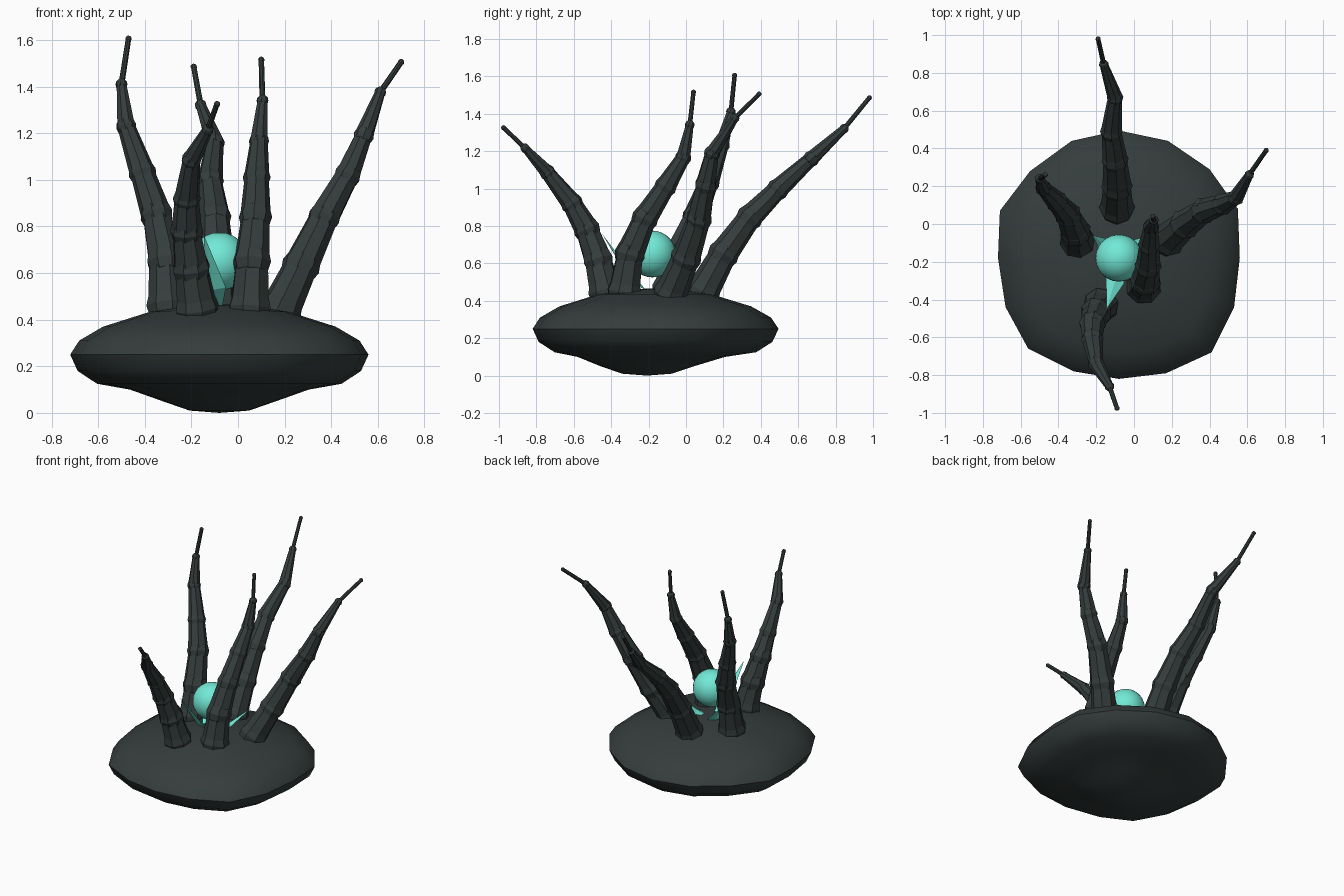
import bpy, bmesh
from mathutils import Vector, Matrix
from math import radians

if "Cube" in bpy.data.objects:
    bpy.data.objects.remove(bpy.data.objects["Cube"])


def material(name, rgb):
    m = bpy.data.materials.new(name)
    m.diffuse_color = (*rgb, 1)
    m.use_nodes = True
    m.node_tree.nodes["Principled BSDF"].inputs["Base Color"].default_value = m.diffuse_color
    return m


DARK = material("dark_stone", (0.035, 0.046, 0.045))
TEAL = material("teal_glow", (0.17, 0.82, 0.68))


def finish(bm, name, mat, smooth=None):
    bmesh.ops.recalc_face_normals(bm, faces=bm.faces)
    me = bpy.data.meshes.new(name)
    bm.to_mesh(me)
    bm.free()
    me.materials.append(mat)
    ob = bpy.data.objects.new(name, me)
    bpy.context.collection.objects.link(ob)
    if smooth:
        bpy.ops.object.select_all(action='DESELECT')
        ob.select_set(True)
        bpy.context.view_layer.objects.active = ob
        bpy.ops.object.shade_smooth_by_angle(angle=radians(smooth))
    return ob


# Flattened base: irregular outline lofted through scaled rings
outline = [(.56, -.18), (.55, .08), (.40, .29), (.18, .44), (-.08, .495), (-.33, .44),
           (-.55, .28), (-.71, .07), (-.72, -.18), (-.68, -.44), (-.56, -.66),
           (-.32, -.78), (-.08, -.82), (.17, -.79), (.41, -.68), (.53, -.44)]
C = Vector((-.08, -.17))
# scale, height, y shift
rings = [(.2, .01, -.04), (.38, .05, -.04), (.6, .10, -.02), (.82, .125, 0), (.95, .18, 0),
         (1, .25, 0), (.94, .31, 0), (.78, .37, 0), (.46, .435, 0), (.2, .46, 0)]
bm = bmesh.new()
loops = []
for s, z, dy in rings:
    loops.append([bm.verts.new((C.x + (x - C.x) * s, C.y + (y - C.y) * s + dy, z))
                  for x, y in outline])
n = len(outline)
for a, b in zip(loops, loops[1:]):
    for i in range(n):
        j = (i + 1) % n
        bm.faces.new((a[i], a[j], b[j], b[i]))
for loop, z, dy in ((loops[0], 0, -.04), (loops[-1], .467, 0)):
    tip = bm.verts.new((C.x, C.y + dy, z))
    for i in range(n):
        bm.faces.new((loop[i], loop[(i + 1) % n], tip))
finish(bm, "rock_base", DARK, 35)


def orient(a, b):
    q = (b - a).to_track_quat('Z', 'Y').to_matrix().to_4x4()
    return Matrix.Translation((a + b) / 2) @ q


# Jointed tentacles: tapered eight-sided segments with knuckles between them
RADII = [.095, .084, .072, .06, .044, .026, .014]


def tentacle(name, points):
    pts = [Vector(p) for p in points]
    bm = bmesh.new()
    for i, (a, b) in enumerate(zip(pts, pts[1:])):
        last = i == len(pts) - 2
        r1 = .013 if last else RADII[i] * .92
        r2 = .012 if last else RADII[i + 1] * .86
        bmesh.ops.create_cone(bm, cap_ends=True, segments=8, radius1=r1, radius2=r2,
                              depth=(b - a).length, matrix=orient(a, b))
    for i, p in enumerate(pts):
        d = pts[min(i + 1, len(pts) - 1)] - pts[max(i - 1, 0)]
        m = Matrix.Translation(p) @ d.to_track_quat('Z', 'Y').to_matrix().to_4x4()
        bmesh.ops.create_uvsphere(bm, u_segments=8, v_segments=6, radius=RADII[i], matrix=m)
    finish(bm, name, DARK)


tentacle("tentacle_rear", [(-.09, .09, .45), (-.09, .20, .65), (-.10, .34, .845),
                           (-.12, .49, .995), (-.10, .67, 1.16), (-.16, .845, 1.32),
                           (-.19, .98, 1.485)])
tentacle("tentacle_right", [(.18, -.08, .44), (.27, 0, .63), (.37, .07, .84),
                            (.47, .105, 1.02), (.54, .14, 1.19), (.61, .26, 1.375),
                            (.70, .39, 1.505)])
tentacle("tentacle_front_right", [(.05, -.33, .45), (.06, -.30, .65), (.075, -.22, .84),
                                  (.08, -.11, 1.01), (.09, -.015, 1.165), (.105, .02, 1.34),
                                  (.10, .04, 1.515)])
tentacle("tentacle_front", [(-.175, -.43, .45), (-.20, -.47, .62), (-.22, -.53, .78),
                            (-.22, -.61, .92), (-.20, -.74, 1.085), (-.13, -.86, 1.215),
                            (-.09, -.975, 1.325)])
tentacle("tentacle_left", [(-.30, -.09, .46), (-.31, -.04, .65), (-.35, .05, .85),
                           (-.41, .12, 1.03), (-.48, .19, 1.23), (-.50, .24, 1.41),
                           (-.47, .26, 1.605)])

# Glowing orb
bm = bmesh.new()
bmesh.ops.create_uvsphere(bm, u_segments=24, v_segments=14, radius=.125,
                          matrix=Matrix.Translation((-.08, -.18, .65)))
finish(bm, "orb", TEAL, 40)


# Pointed shards cradling the orb
def shard(name, root, tip, width):
    a, b = Vector(root), Vector(tip)
    d = b - a
    side = d.cross(Vector((0, 0, 1))).normalized() * width
    out = side.cross(d).normalized() * .015
    mid = a + d * .4 - Vector((0, 0, .03))
    bm = bmesh.new()
    va, vb = bm.verts.new(a), bm.verts.new(b)
    ring = [bm.verts.new(mid + o) for o in (side, out, -side, -out)]
    for i in range(4):
        j = (i + 1) % 4
        bm.faces.new((va, ring[i], ring[j]))
        bm.faces.new((vb, ring[j], ring[i]))
    finish(bm, name, TEAL)


shard("shard_front", (-.07, -.20, .44), (-.145, -.45, .76), .05)
shard("shard_right", (-.07, -.18, .44), (.14, -.05, .61), .05)
shard("shard_left", (-.08, -.17, .44), (-.22, -.06, .58), .05)
